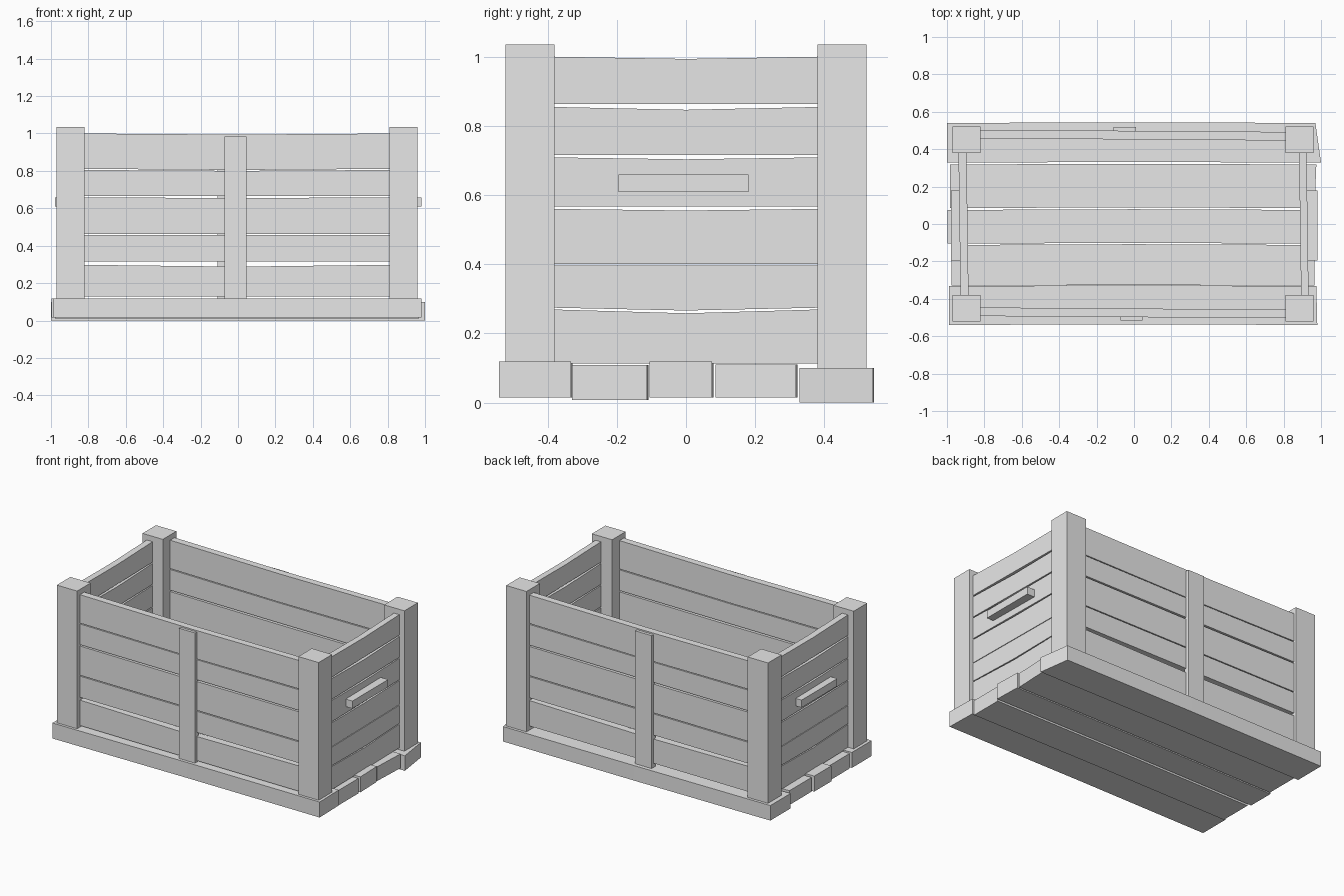
import bpy, bmesh

cube = bpy.data.objects.get("Cube")
if cube:
    bpy.data.objects.remove(cube, do_unlink=True)

wood = bpy.data.materials.new("plain_grey")
wood.use_nodes = True
wood.diffuse_color = (0.8, 0.8, 0.8, 1)
wood.node_tree.nodes["Principled BSDF"].inputs["Base Color"].default_value = (0.8, 0.8, 0.8, 1)


def loft(name, rings):
    """Skin a row of four-cornered rings and cap both ends."""
    bm = bmesh.new()
    rows = [[bm.verts.new(p) for p in ring] for ring in rings]
    for a, b in zip(rows, rows[1:]):
        for i in range(4):
            j = (i + 1) % 4
            bm.faces.new((a[i], a[j], b[j], b[i]))
    bm.faces.new(rows[0])
    bm.faces.new(rows[-1])
    bmesh.ops.recalc_face_normals(bm, faces=bm.faces)
    mesh = bpy.data.meshes.new(name)
    bm.to_mesh(mesh)
    bm.free()
    mesh.materials.append(wood)
    obj = bpy.data.objects.new(name, mesh)
    bpy.context.collection.objects.link(obj)


def box(name, x, y, z):
    loft(name, [[(x[0], y[0], h), (x[1], y[0], h), (x[1], y[1], h), (x[0], y[1], h)] for h in z])


def slat(name, along_x, ends, depth, z, sag, lean=0.0):
    """Wall slat whose lower and upper edges dip in the middle."""
    mid = (ends[0] + ends[1]) / 2
    rings = []
    for pos, dip, shift in ((ends[0], 0, -lean), (mid, 1, 0), (ends[1], 0, lean)):
        d0, d1 = depth[0] + shift, depth[1] + shift
        z0, z1 = z[0] - sag[0] * dip, z[1] - sag[1] * dip
        ring = [(d0, z0), (d1, z0), (d1, z1), (d0, z1)]
        rings.append([(pos, d, h) if along_x else (d, pos, h) for d, h in ring])
    loft(name, rings)


# Floor boards: left end, right end at front and back edge, y span, z span
floor = [
    (-0.99, 0.98, 0.975, (-0.54, -0.332), (0.015, 0.118)),
    (-0.975, 0.965, 0.965, (-0.33, -0.112), (0.008, 0.108)),
    (-0.998, 0.975, 0.97, (-0.105, 0.075), (0.015, 0.118)),
    (-0.985, 0.965, 0.975, (0.085, 0.318), (0.015, 0.11)),
    (-1.0, 1.0, 0.97, (0.328, 0.54), (0.0, 0.1)),
]
for i, (left, right_a, right_b, y, z) in enumerate(floor):
    rings = []
    for xa, xb, bow in ((left, left, 0), (0, 0, 0.004), (right_a, right_b, 0)):
        rings.append([(xa, y[0] + bow, z[0]), (xb, y[1] + bow, z[0]),
                      (xb, y[1] + bow, z[1]), (xa, y[0] + bow, z[1])])
    loft(f"floor_board_{i + 1}", rings)

# Corner posts
for side, x in (("right", (-0.97, -0.82)), ("left", (0.81, 0.96))):
    box(f"front_{side}_post", x, (-0.522, -0.38), (0.11, 1.035))
    box(f"back_{side}_post", x, (0.38, 0.522), (0.095, 1.035))

# Front and back walls
long_slats = [
    ((0.128, 0.298), (0, 0.01)),
    ((0.316, 0.457), (0, 0)),
    ((0.463, 0.658), (0, 0.003)),
    ((0.667, 0.805), (0, 0.005)),
    ((0.811, 1.0), (0.006, 0.006)),
]
for wall, sign in (("front", -1), ("back", 1)):
    depth = sorted((sign * 0.452, sign * 0.498))
    for i, (z, sag) in enumerate(long_slats):
        slat(f"{wall}_slat_{i + 1}", True, (-0.86, 0.85), depth, z, sag, -0.006)

# Upright battens on the long walls
box("front_batten", (-0.073, 0.045), (-0.516, -0.48), (0.115, 0.985))
box("back_batten", (-0.11, 0.012), (0.48, 0.518), (0.098, 0.985))

# End walls and handles
short_slats = [
    ((0.113, 0.27), (0, 0.012)),
    ((0.275, 0.396), (0.009, 0)),
    ((0.4, 0.56), (0, 0.005)),
    ((0.566, 0.709), (0, 0.006)),
    ((0.715, 0.855), (0, 0.009)),
    ((0.863, 1.0), (0, 0.007)),
]
for side, depth, grip in (("right", (-0.933, -0.89), (-0.978, -0.92)),
                          ("left", (0.888, 0.928), (0.915, 0.98))):
    for i, (z, sag) in enumerate(short_slats):
        slat(f"{side}_slat_{i + 1}", False, (-0.42, 0.42), depth, z, sag, -0.006)
    slat(f"{side}_handle", False, (-0.195, 0.18), grip, (0.609, 0.659), (0, 0))
